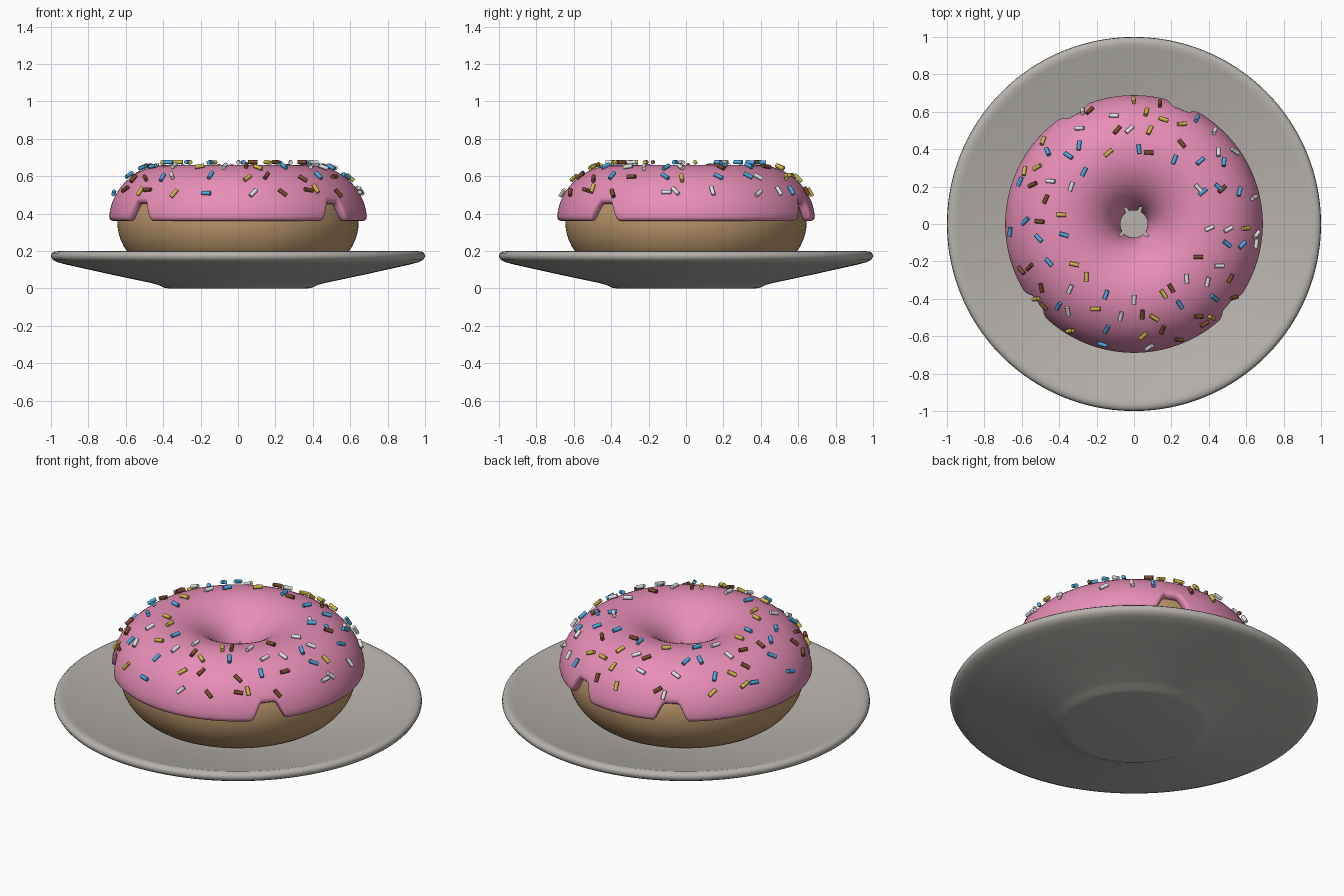
import bpy, bmesh, math, random
from mathutils import Matrix, Vector

cube = bpy.data.objects.get("Cube")
if cube:
    bpy.data.objects.remove(cube)

RING, MID = 0.381, 0.36          # ring radius and mid height
ICE_W, ICE_H = 0.309, 0.30       # icing half width and half height


def material(name, *rgb):
    m = bpy.data.materials.new(name)
    m.use_nodes = True
    m.diffuse_color = (*rgb, 1)
    m.node_tree.nodes["Principled BSDF"].inputs["Base Color"].default_value = (*rgb, 1)
    return m


def finish(name, bm, mat, angle):
    mesh = bpy.data.meshes.new(name)
    bm.to_mesh(mesh)
    bm.free()
    mesh.materials.append(mat)
    ob = bpy.data.objects.new(name, mesh)
    bpy.context.collection.objects.link(ob)
    bpy.ops.object.select_all(action='DESELECT')
    ob.select_set(True)
    bpy.context.view_layer.objects.active = ob
    bpy.ops.object.shade_smooth_by_angle(angle=math.radians(angle))
    return ob


def revolve(name, section, steps, mat, angle=50):
    """Sweep a closed (radius, height) section, which may change with the angle."""
    bm = bmesh.new()
    loops = []
    for i in range(steps):
        a = math.tau * i / steps
        loops.append([bm.verts.new((r * math.cos(a), r * math.sin(a), z)) for r, z in section(a)])
    n = len(loops[0])
    for i in range(steps):
        p, q = loops[i], loops[(i + 1) % steps]
        for j in range(n):
            k = (j + 1) % n
            bm.faces.new((p[j], q[j], q[k], p[k]))
    bmesh.ops.remove_doubles(bm, verts=bm.verts, dist=0.00001)
    bmesh.ops.dissolve_degenerate(bm, edges=bm.edges, dist=0.00001)
    bmesh.ops.recalc_face_normals(bm, faces=bm.faces)
    return finish(name, bm, mat, angle)


grey = material("plate_grey", 0.47, 0.45, 0.42)
tan = material("dough_tan", 0.50, 0.31, 0.15)
pink = material("icing_pink", 0.80, 0.27, 0.47)

# Plate: flat foot, sloping dish, rounded rim
PLATE = [(0, 0), (0.37, 0), (0.395, 0.004), (0.425, 0.018), (0.46, 0.028), (0.7, 0.079),
         (0.92, 0.128), (0.965, 0.14), (0.99, 0.153), (1, 0.17), (0.997, 0.186),
         (0.985, 0.196), (0.965, 0.199), (0.94, 0.192), (0.7, 0.137), (0.5, 0.095),
         (0.42, 0.085), (0, 0.085)]
revolve("plate", lambda a: PLATE, 160, grey)


# Dough ring
def dough_section(a):
    ts = [math.tau * i / 48 for i in range(48)]
    return [(RING + 0.264 * math.cos(t), MID - 0.005 + 0.264 * math.sin(t)) for t in ts]


revolve("dough_ring", dough_section, 128, tan)

# Icing: upper shell with a rounded lip and notches in its edge
NOTCHES = [math.radians(d) for d in (-141, -40.5, 68, 118)]
LIP = [(1, 0.06), (0.8, 0.015), (0.5, 0), (0.25, 0.012), (0.08, 0.04), (0, 0.09)]


def lift(a):
    d = min(abs(math.remainder(a - n, math.tau)) for n in NOTCHES)
    x = min(max((math.degrees(d) - 3) / 5.5, 0), 1)
    return math.radians(20) * (1 - x * x * (3 - 2 * x))


def icing_section(a):
    e = lift(a)
    outer = [(s, e + t) for s, t in LIP]
    start = outer[-1][1]
    span = math.pi - 2 * start
    dome = [(0, start + span * i / 30) for i in range(1, 30)]
    inner = [(s, math.pi - t) for s, t in reversed(outer)]
    under_start = outer[0][1]
    under_span = math.pi - 2 * under_start
    under = [(1, math.pi - under_start - under_span * i / 16) for i in range(1, 16)]
    return [(RING + (ICE_W - 0.05 * s) * math.cos(t), MID + (ICE_H - 0.05 * s) * math.sin(t))
            for s, t in outer + dome + inner + under]


revolve("icing", icing_section, 360, pink, 60)

# Sprinkles: short rods lying along four loose rings on the icing
random.seed(7)
COLOURS = {"white": (0.75, 0.78, 0.76), "blue": (0.07, 0.40, 0.75),
           "yellow": (0.65, 0.48, 0.07), "brown": (0.20, 0.07, 0.03)}
rods = {c: bmesh.new() for c in COLOURS}
for tilt, count in ((88, 19), (68, 24), (49, 24), (31, 24)):
    for i in range(count):
        a = math.tau * (i + random.uniform(-0.5, 0.5)) / count
        t = math.radians(tilt + random.uniform(-3, 3))
        out = Vector((math.cos(a), math.sin(a), 0))
        up = Vector((0, 0, 1))
        normal = out * math.cos(t) + up * math.sin(t)
        around = up.cross(out)
        turn = Matrix.Rotation(random.uniform(0, math.pi), 3, normal)
        axis = turn @ around
        pos = out * (RING + (ICE_W + 0.015) * math.cos(t)) + up * (MID + (ICE_H + 0.015) * math.sin(t))
        place = Matrix.Translation(pos) @ axis.to_track_quat('Z', 'Y').to_matrix().to_4x4()
        bmesh.ops.create_cone(rods[random.choice(list(rods))], cap_ends=True, segments=12,
                              radius1=0.011, radius2=0.011, depth=0.05, matrix=place)
for c, bm in rods.items():
    finish("sprinkles_" + c, bm, material("sprinkle_" + c, *COLOURS[c]), 40)
